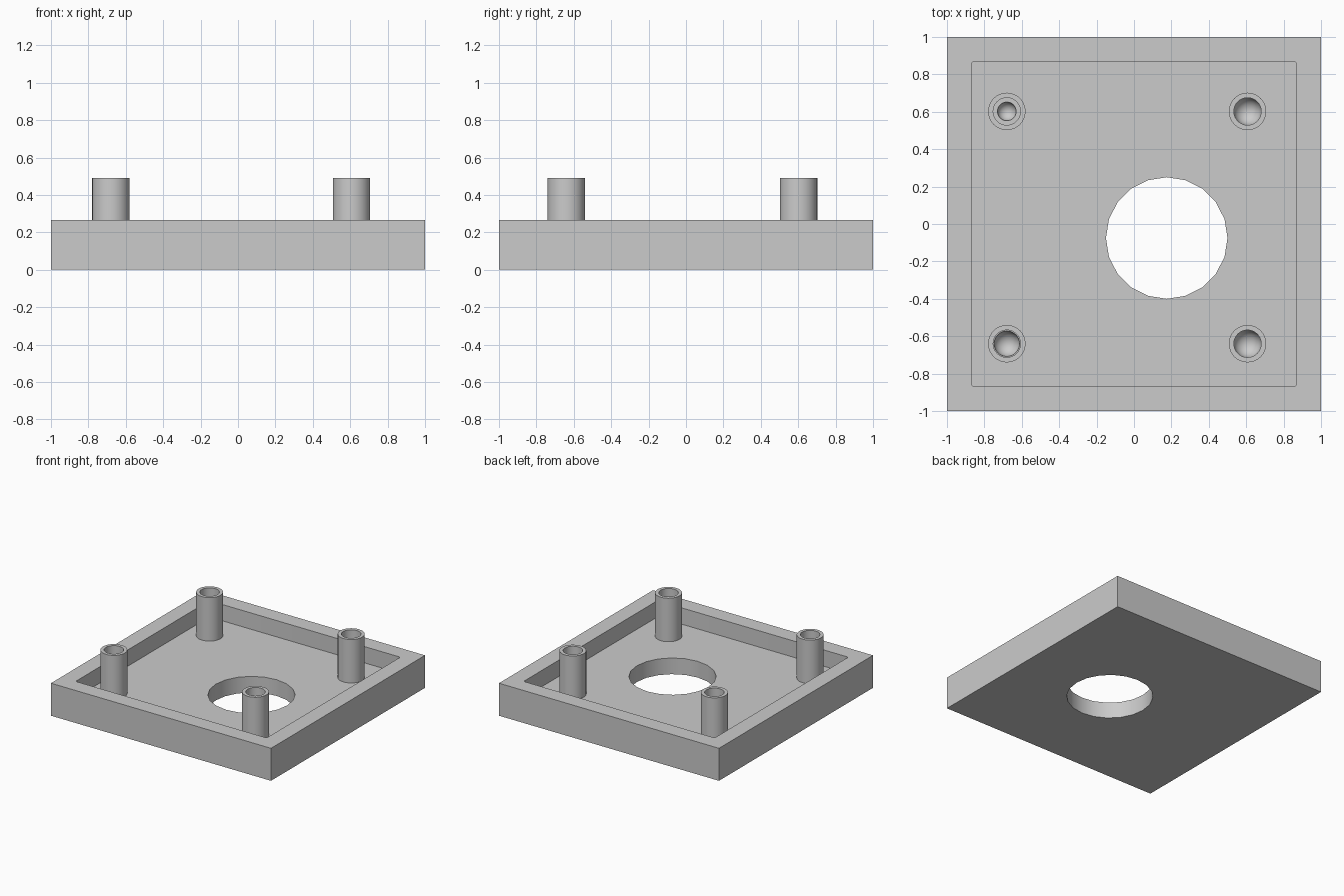
import bpy, bmesh, math
from mathutils import Matrix

if "Cube" in bpy.data.objects:
    bpy.data.objects.remove(bpy.data.objects["Cube"], do_unlink=True)

grey = bpy.data.materials.new("plain grey")
grey.use_nodes = True
colour = (0.6, 0.6, 0.6, 1)
grey.diffuse_color = colour
grey.node_tree.nodes["Principled BSDF"].inputs["Base Color"].default_value = colour

HEIGHT, FLOOR, INNER, POST_TOP = 0.267, 0.133, 0.868, 0.49


def add_object(name, bm):
    bmesh.ops.recalc_face_normals(bm, faces=bm.faces)
    mesh = bpy.data.meshes.new(name)
    bm.to_mesh(mesh)
    bm.free()
    mesh.materials.append(grey)
    obj = bpy.data.objects.new(name, mesh)
    bpy.context.collection.objects.link(obj)
    return obj


def box(name, half, z0, z1, corner=0):
    bm = bmesh.new()
    size = Matrix.Diagonal((2 * half, 2 * half, z1 - z0, 1))
    bmesh.ops.create_cube(bm, size=1, matrix=Matrix.Translation((0, 0, (z0 + z1) / 2)) @ size)
    if corner:
        upright = [e for e in bm.edges
                   if abs(e.verts[0].co.z - e.verts[1].co.z) > 0.01]
        bmesh.ops.bevel(bm, geom=upright, offset=corner, segments=3,
                        profile=0.5, affect='EDGES')
    return add_object(name, bm)


def smooth(obj):
    bpy.ops.object.select_all(action='DESELECT')
    obj.select_set(True)
    bpy.context.view_layer.objects.active = obj
    bpy.ops.object.shade_smooth_by_angle(angle=math.radians(30))


def cut(obj, cutter):
    mod = obj.modifiers.new("cut", 'BOOLEAN')
    mod.operation = 'DIFFERENCE'
    mod.solver = 'EXACT'
    mod.object = cutter
    bpy.context.view_layer.objects.active = obj
    bpy.ops.object.modifier_apply(modifier=mod.name)
    bpy.data.objects.remove(cutter, do_unlink=True)


# Tray with a recessed floor and a round opening
tray = box("tray", 1, 0, HEIGHT)
cut(tray, box("recess_cutter", INNER, FLOOR, HEIGHT + 0.2, corner=0.012))
bm = bmesh.new()
bmesh.ops.create_cone(bm, cap_ends=True, segments=20, radius1=0.325, radius2=0.325,
                      depth=1, matrix=Matrix.Translation((0.175, -0.075, 0)))
cut(tray, add_object("opening_cutter", bm))
smooth(tray)


# Hollow posts, turned from a profile with a rounded socket bottom
def post(name, x, y, bowl, bore=0.073):
    radius, z = 0.1, 0.22
    profile = [(radius, FLOOR - 0.01), (radius, POST_TOP), (bore, POST_TOP), (bore, z)]
    start = 1 if bowl == bore else 0
    for i in range(start, 7):
        a = i / 6 * math.pi / 2
        profile.append((bowl * math.cos(a), z - bowl * math.sin(a)))
    bm = bmesh.new()
    verts = [bm.verts.new((r, 0, h)) for r, h in profile]
    edges = [bm.edges.new(pair) for pair in zip(verts, verts[1:])]
    bmesh.ops.spin(bm, geom=verts + edges, cent=(0, 0, 0), axis=(0, 0, 1),
                   angle=2 * math.pi, steps=32, use_duplicate=False)
    bmesh.ops.remove_doubles(bm, verts=bm.verts, dist=0.0005)
    rim = [e for e in bm.edges if e.is_boundary]
    bmesh.ops.holes_fill(bm, edges=rim, sides=0)
    obj = add_object(name, bm)
    obj.location = (x, y, 0)
    smooth(obj)


post("front_right_post", -0.68, -0.64, 0.068)
post("front_left_post", 0.607, -0.64, 0.073)
post("back_right_post", -0.68, 0.602, 0.05)
post("back_left_post", 0.607, 0.602, 0.073)
